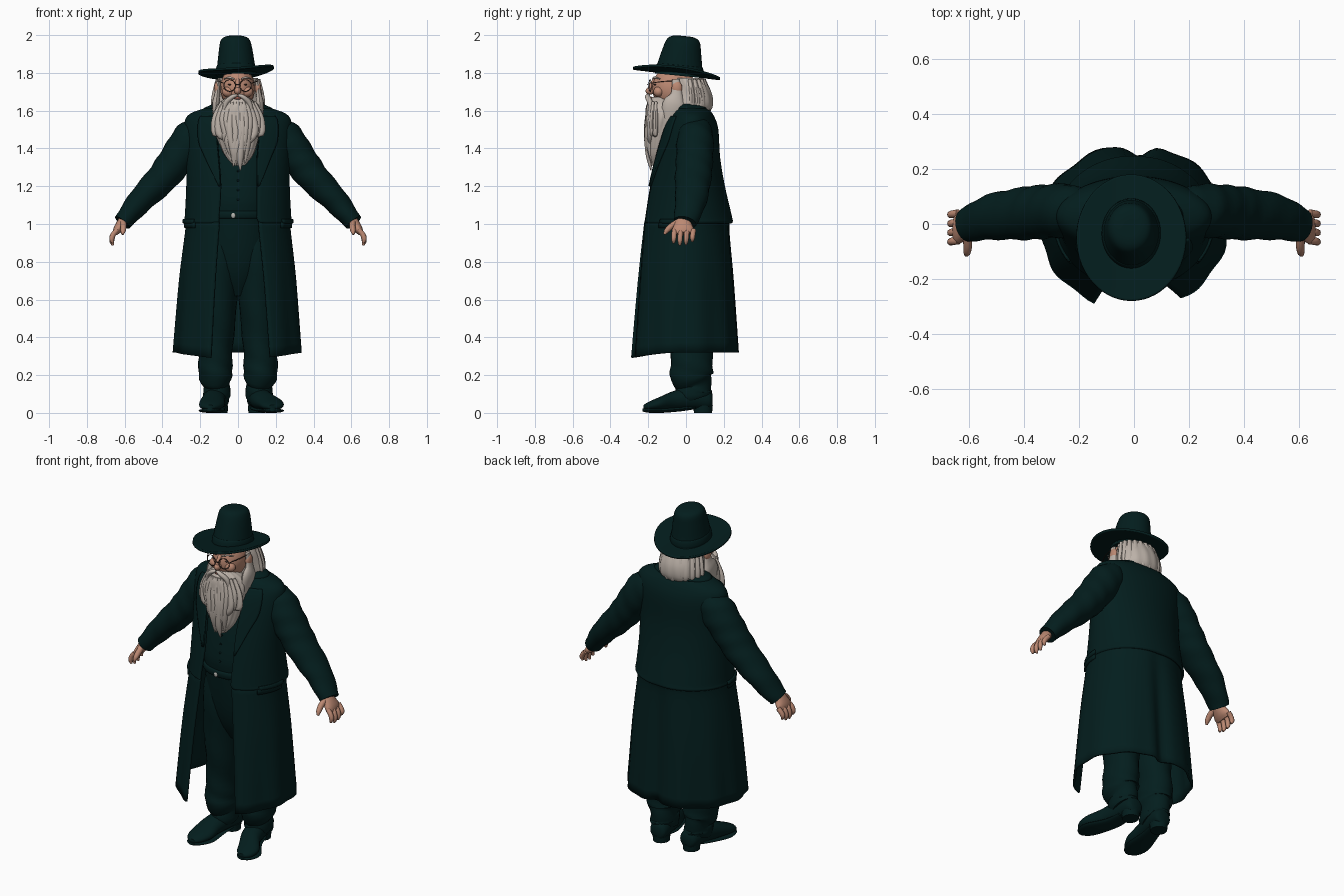
import bpy, bmesh, math, random
from mathutils import Vector, Matrix

random.seed(4)
cube = bpy.data.objects.get("Cube")
if cube:
    bpy.data.objects.remove(cube)


def material(name, r, g, b):
    mat = bpy.data.materials.new(name)
    mat.use_nodes = True
    mat.diffuse_color = (r, g, b, 1)
    shader = next(n for n in mat.node_tree.nodes if n.type == 'BSDF_PRINCIPLED')
    shader.inputs["Base Color"].default_value = (r, g, b, 1)
    shader.inputs["Roughness"].default_value = 0.8
    return mat


CLOTH = material("dark_teal_cloth", 0.001, 0.0125, 0.0125)
SKIN = material("skin", 0.50, 0.25, 0.17)
HAIR = material("grey_hair", 0.50, 0.44, 0.39)
FRAME = material("dark_spectacle_frame", 0.05, 0.03, 0.025)
LIPS = material("lips", 0.34, 0.11, 0.08)
METAL = material("silver_buckle", 0.45, 0.45, 0.42)


def finish(name, bm, mat, angle=50):
    bmesh.ops.recalc_face_normals(bm, faces=bm.faces)
    mesh = bpy.data.meshes.new(name)
    bm.to_mesh(mesh)
    bm.free()
    mesh.materials.append(mat)
    obj = bpy.data.objects.new(name, mesh)
    bpy.context.collection.objects.link(obj)
    bpy.ops.object.select_all(action='DESELECT')
    obj.select_set(True)
    bpy.context.view_layer.objects.active = obj
    bpy.ops.object.shade_smooth_by_angle(angle=math.radians(angle))
    return obj


def smooth_path(rows, steps):
    """Catmull-Rom interpolation through rows of numbers."""
    out, last = [], len(rows) - 1
    for i in range(last):
        quad = [rows[max(i - 1, 0)], rows[i], rows[i + 1], rows[min(i + 2, last)]]
        for s in range(steps):
            t = s / steps
            out.append([b + 0.5 * t * (c - a + t * (2*a - 5*b + 4*c - d + t * (3*(b - c) + d - a)))
                        for a, b, c, d in zip(*quad)])
    return out + [list(rows[last])]


def grid_faces(bm, rows, closed):
    for low, high in zip(rows, rows[1:]):
        n = len(low)
        for j in range(n if closed else n - 1):
            k = (j + 1) % n
            bm.faces.new((low[j], low[k], high[k], high[j]))


def loft(name, stations, mat, n=20, steps=4, axis=None, ref=(0, 1, 0), wave=0, count=9, fold=0):
    """Closed skin over elliptical rings given as x, y, z, radius, radius."""
    bm, rows = bmesh.new(), []
    path = smooth_path(stations, steps)
    for i, (x, y, z, ru, rv) in enumerate(path):
        ahead, behind = path[min(i + 1, len(path) - 1)], path[max(i - 1, 0)]
        t = Vector(axis) if axis else (Vector(ahead[:3]) - Vector(behind[:3])).normalized()
        u = Vector(ref).cross(t).normalized()
        v = t.cross(u)
        ring = []
        for j in range(n):
            a = math.tau * j / n
            k = 1 + wave * math.sin(count * a + i * 0.35) + fold * math.sin(i * 1.3 + 2 * a)
            ring.append(bm.verts.new(Vector((x, y, z)) + u * ru * k * math.cos(a) + v * rv * k * math.sin(a)))
        rows.append(ring)
    grid_faces(bm, rows, True)
    bm.faces.new(rows[0])
    bm.faces.new(rows[-1])
    return finish(name, bm, mat)


def ball(name, centre, radii, mat):
    bm = bmesh.new()
    bmesh.ops.create_uvsphere(bm, u_segments=20, v_segments=14, radius=1)
    bmesh.ops.transform(bm, matrix=Matrix.Translation(centre) @ Matrix.Diagonal((*radii, 1)), verts=bm.verts)
    return finish(name, bm, mat)


UP = (0, 0, 1)

# Long coat: height, half width, front y, back y, right and left opening edges, back notch
COAT = smooth_path([
    (1.64, .10, -.06, .09, .07, .07, 0), (1.61, .17, -.06, .112, .09, .09, 0),
    (1.57, .262, -.08, .142, .10, .10, 0), (1.50, .278, -.115, .165, .11, .11, 0),
    (1.35, .270, -.16, .175, .10, .10, 0), (1.20, .268, -.195, .20, .09, .10, 0),
    (1.04, .276, -.225, .237, .10, .10, 0), (1.01, .28, -.23, .243, .10, .11, .004),
    (.98, .272, -.235, .228, .10, .11, .01), (.70, .305, -.27, .255, .12, .14, .03),
    (.32, .335, -.308, .285, .14, .17, .045)], 5)


def coat_point(row, angle, offset=0):
    z, half, front, back, _, _, notch = row
    cy = (front + back) / 2
    x, depth = half * math.sin(angle), (back - front) / 2
    y = cy - depth * math.cos(angle)
    drape = max(0, 1 - z)
    if math.cos(angle) < 0:
        y -= notch * math.exp(-((x - .02) / .045) ** 2)
    swell = 1 + .025 * drape * math.sin(angle * 11)
    z -= .05 * drape * max(0, math.cos(angle)) ** 2
    out = Vector((math.sin(angle), -math.cos(angle), 0)) * offset
    return Vector((x * swell, cy + (y - cy) * swell, z)) + out


def coat_patch(name, rows, span, offset, thickness, columns=8):
    bm = bmesh.new()
    grid = []
    for row in rows:
        a, b = span(row)
        grid.append([bm.verts.new(coat_point(row, a + (b - a) * j / columns, offset)) for j in range(columns + 1)])
    grid_faces(bm, grid, False)
    obj = finish(name, bm, CLOTH)
    mod = obj.modifiers.new("cloth_thickness", 'SOLIDIFY')
    mod.thickness = thickness
    mod.offset = 0


def edge(row, side):
    return math.asin(min(.95, row[5 if side > 0 else 4] / row[1]))


def between(low, high):
    return [row for row in COAT if low <= row[0] <= high]


coat_patch("long_coat", COAT, lambda r: (edge(r, 1), math.tau - edge(r, -1)), 0, .012, 72)
coat_patch("coat_collar", between(1.605, 1.65), lambda r: (edge(r, 1), math.tau - edge(r, -1)), .008, .01, 40)
for side, word in ((1, "left"), (-1, "right")):
    # Lapel widest at the chest, tapering to the button
    def lapel_span(row):
        width = .42 * max(0.05, min(1, (row[0] - 1.18) / .25))
        return side * edge(row, side), side * (edge(row, side) + width)
    coat_patch(word + "_lapel", between(1.19, 1.58), lapel_span, .011, .01)
    coat_patch(word + "_pocket_flap", between(.96, 1.035), lambda r: (side * .95, side * 1.6), .009, .012)

# Waistcoat and trouser seat, belt and buckle
loft("waistcoat", [(0, .01, .62, .05, .06), (0, .005, .72, .12, .11), (0, 0, .85, .17, .14), (0, 0, 1.05, .19, .165),
                   (0, 0, 1.15, .20, .17), (0, .01, 1.35, .21, .14), (0, .03, 1.52, .2, .11), (0, .03, 1.6, .1, .07)],
     CLOTH, 32, axis=UP)
loft("belt", [(0, 0, 1.03, .195, .17), (0, 0, 1.035, .2, .176), (0, 0, 1.065, .2, .178), (0, 0, 1.07, .19, .17)],
     CLOTH, 32, 2, axis=UP)
ball("belt_buckle", (-.025, -.176, 1.045), (.012, .006, .014), METAL)
for i in range(5):
    ball("waistcoat_button", (0, -.172 + .002 * i * i, 1.13 + .05 * i), (.006, .005, .006), CLOTH)

for side, word, toe in ((1, "left", .182), (-1, "right", .148)):
    s = side
    # Trouser leg bunched over the shoe
    loft(word + "_trouser_leg", [
        (s*.09, .01, 1.02, .09, .13), (s*.10, .01, .8, .105, .135), (s*.105, .02, .55, .098, .12),
        (s*.115, .03, .36, .088, .11), (s*.12, .03, .25, .09, .112), (s*.118, .03, .19, .088, .112),
        (s*.112, .045, .145, .068, .09), (s*.112, .04, .11, .074, .096), (s*.11, .05, .075, .066, .084)],
        CLOTH, 24, ref=(0, -1, 0), fold=.03)
    # Shoe with a separate heel and sole
    loft(word + "_shoe", [
        (s*.10, .14, .065, .03, .035), (s*.10, .12, .068, .052, .052), (s*.11, .04, .08, .058, .062),
        (s*.13, -.06, .066, .062, .052), (s*(toe-.01), -.14, .048, .068, .036),
        (s*toe, -.195, .036, .052, .024), (s*toe, -.225, .03, .022, .012)], CLOTH, 20, axis=(0, -1, 0), ref=UP)
    loft(word + "_shoe_heel", [(s*.10, .09, 0, .045, .048), (s*.10, .09, .04, .048, .052)], CLOTH, 20, 2, axis=UP)
    loft(word + "_shoe_sole", [
        (s*.11, .05, .03, .045, .01), (s*.125, -.03, .02, .055, .012), (s*(toe-.01), -.13, .012, .07, .012),
        (s*toe, -.2, .013, .05, .012), (s*toe, -.23, .016, .02, .008)], CLOTH, 16, axis=(0, -1, 0), ref=UP)
    # Sleeve and cuff
    loft(word + "_sleeve", [
        (s*.18, .05, 1.535, .055, .07), (s*.24, .05, 1.46, .098, .095), (s*.32, .045, 1.35, .092, .098),
        (s*.40, .038, 1.245, .083, .096), (s*.52, .025, 1.12, .067, .083), (s*.612, -.005, 1.008, .048, .062)],
        CLOTH, 24, 6, fold=.03)
    # Hand with four fingers and a thumb
    loft(word + "_palm", [
        (s*.595, -.012, 1.035, .027, .036), (s*.618, -.015, 1.0, .027, .046), (s*.638, -.015, .97, .023, .058),
        (s*.65, -.013, .95, .014, .052)], SKIN, 16)
    for i, length in enumerate((.058, .07, .066, .05)):
        y = -.06 + .033 * i
        loft(word + "_finger", [
            (s*.64, y, .968, .013, .015), (s*.66, y - .003, .945, .014, .014),
            (s*.668, y - .005, .96 - length * .7, .013, .013), (s*.662, y - .006, .957 - length, .006, .006)], SKIN, 10)
    loft(word + "_thumb", [(s*.608, -.03, 1.015, .018, .02), (s*.606, -.075, .99, .016, .017),
                           (s*.608, -.102, .965, .014, .014), (s*.612, -.114, .945, .006, .006)], SKIN, 10)

# Head and face
HX = -.002
ball("head", (HX, -.065, 1.72), (.092, .115, .115), SKIN)
ball("nose", (HX, -.19, 1.705), (.018, .024, .02), SKIN)
loft("nose_bridge", [(HX, -.165, 1.765, .01, .01), (HX, -.185, 1.735, .012, .012), (HX, -.195, 1.705, .014, .012)], SKIN, 10)
ball("lower_lip", (HX, -.188, 1.667), (.022, .012, .008), LIPS)
for s, word in ((1, "left"), (-1, "right")):
    ball(word + "_cheek", (HX + s*.05, -.145, 1.70), (.032, .028, .028), SKIN)
    ball(word + "_ear", (HX + s*.108, -.048, 1.72), (.016, .028, .036), SKIN)
    ball(word + "_eye", (HX + s*.042, -.164, 1.738), (.009, .008, .004), FRAME)
    loft(word + "_eyebrow", [(HX + s*.018, -.177, 1.768, .003, .004), (HX + s*.045, -.166, 1.776, .004, .005),
                             (HX + s*.072, -.138, 1.768, .003, .003)], HAIR, 8, ref=UP)
    bpy.ops.mesh.primitive_torus_add(major_segments=28, minor_segments=6, major_radius=.031, minor_radius=.0024,
                                     location=(HX + s*.042, -.19, 1.733), rotation=(math.pi / 2, 0, s * .2))
    rim = bpy.context.object
    rim.name = word + "_spectacle_rim"
    rim.data.materials.append(FRAME)
    bpy.ops.object.shade_smooth_by_angle()
    loft(word + "_spectacle_arm", [(HX + s*.073, -.185, 1.745, .0025, .0025), (HX + s*.1, -.12, 1.755, .0025, .0025),
                                   (HX + s*.11, -.04, 1.758, .0025, .0025)], FRAME, 6, ref=UP)
loft("spectacle_bridge", [(HX - .012, -.203, 1.738, .003, .003), (HX + .012, -.203, 1.738, .003, .003)], FRAME, 6, ref=UP)

# Hair around the back and sides of the head, kept under the brim
loft("hair", [(.005, .03, 1.57, .09, .07), (.006, .035, 1.615, .128, .103), (.003, .035, 1.68, .125, .105),
              (0, .02, 1.74, .116, .095), (0, .01, 1.772, .105, .08)], HAIR, 64, axis=UP, wave=.018, count=13)
for i in range(11):
    a = math.pi * (i / 10)
    cx, sy = math.cos(a), math.sin(a)
    end = 1.585 + random.uniform(-.02, .02)
    loft("hair_lock", [(.104*cx, .02 + .075*sy, 1.765, .014, .01), (.113*cx, .03 + .088*sy, 1.69, .024, .016),
                       (.12*cx, .033 + .092*sy, 1.63, .022, .015), (.115*cx, .03 + .09*sy, end, .006, .005)], HAIR, 10)

# Beard body, strands, sideburns and moustache
loft("beard", [(HX, -.14, 1.672, .055, .04), (HX, -.118, 1.63, .108, .09), (0, -.122, 1.57, .127, .092),
               (-.003, -.13, 1.5, .12, .085), (.002, -.138, 1.42, .098, .068), (.005, -.152, 1.36, .072, .045),
               (.005, -.165, 1.31, .03, .02)], HAIR, 64, axis=UP, wave=.025, count=15)
for i in range(13):
    f = -1 + i / 6
    bow = math.sqrt(max(0, 1 - f * f * .8))
    tip = 1.275 + .13 * abs(f) ** 1.5 + random.uniform(-.005, .04)
    wob = random.uniform(-.016, .016)
    loft("beard_strand", [
        (.085*f, -.128 - .07*bow, 1.645, .010, .008), (.118*f, -.125 - .08*bow, 1.56, .02, .013),
        (.108*f + wob, -.125 - .085*bow, 1.48, .02, .014), (.085*f - wob, -.135 - .065*bow, tip + .08, .02, .014),
        (.075*f, -.155 - .03*bow, tip, .003, .003)], HAIR, 10)
for s, word in ((1, "left"), (-1, "right")):
    loft(word + "_sideburn", [(s*.102, -.055, 1.765, .01, .02), (s*.11, -.05, 1.69, .014, .03),
                              (s*.116, -.065, 1.63, .022, .06), (s*.115, -.075, 1.54, .012, .045)], HAIR, 12)
    loft(word + "_moustache", [(HX + s*.004, -.2, 1.682, .008, .01), (HX + s*.03, -.203, 1.672, .012, .014),
                               (HX + s*.062, -.19, 1.64, .014, .014), (HX + s*.075, -.19, 1.59, .004, .005)], HAIR, 10)

# Wide-brimmed hat: the brim slopes back and curls up at the sides
bm = bmesh.new()
rings = []
for radius in (.4, .55, .7, .85, .97, 1):
    ring = []
    for j in range(56):
        a = math.tau * j / 56
        x, y = .2 * radius * math.cos(a), .23 * radius * math.sin(a)
        z = 1.797 - .12 * y + .07 * x + .5 * x * x
        ring.append(bm.verts.new((x - .01, y - .05, z)))
    rings.append(ring)
grid_faces(bm, rings, True)
brim = finish("hat_brim", bm, CLOTH)
thick = brim.modifiers.new("felt_thickness", 'SOLIDIFY')
thick.thickness = .012
thick.offset = 0
lean = Vector((0, .1, 1)).normalized()
loft("hat_crown", [(-.01, -.035, 1.785, .108, .13), (-.01, -.032, 1.84, .10, .119), (-.012, -.022, 1.92, .089, .102),
                   (-.014, -.015, 1.965, .08, .09), (-.014, -.012, 1.985, .066, .073), (-.014, -.012, 1.994, .04, .045),
                   (-.014, -.012, 1.995, .01, .01)], CLOTH, 40, axis=lean)
loft("hat_band", [(-.01, -.035, 1.8, .107, .127), (-.01, -.034, 1.81, .108, .128), (-.01, -.032, 1.835, .104, .123),
                  (-.01, -.032, 1.84, .1, .118)], CLOTH, 40, 2, axis=lean)
